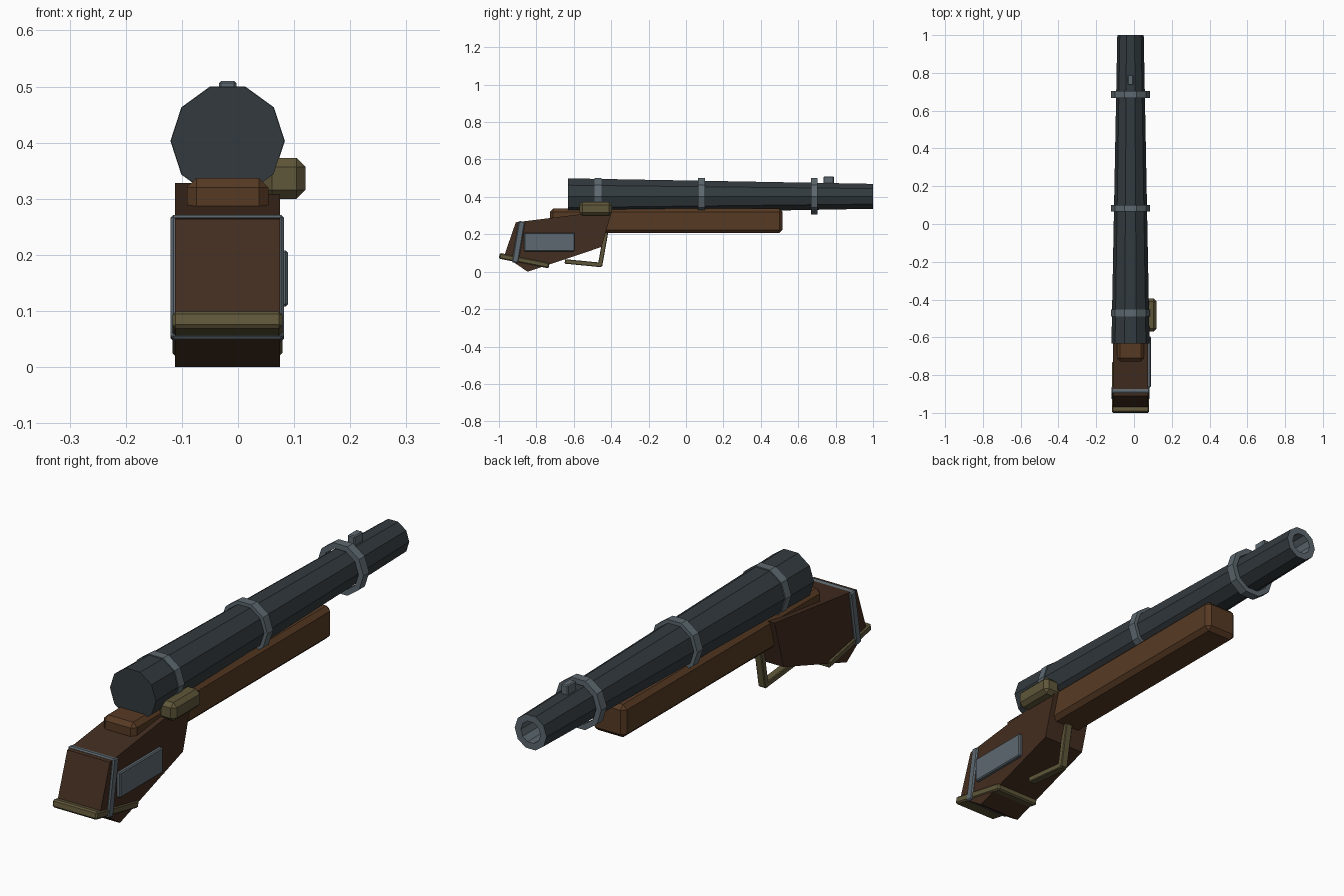
import bpy, bmesh
from math import cos, sin, pi, atan2, hypot

if "Cube" in bpy.data.objects:
    bpy.data.objects.remove(bpy.data.objects["Cube"])

CX, CZ = -0.0185, 0.403   # barrel axis


def material(name, rgb):
    m = bpy.data.materials.new(name)
    m.diffuse_color = (*rgb, 1)
    m.use_nodes = True
    m.node_tree.nodes["Principled BSDF"].inputs["Base Color"].default_value = m.diffuse_color
    return m


GUNMETAL = material("gunmetal", (0.032, 0.042, 0.048))
STEEL = material("steel", (0.11, 0.14, 0.16))
WOOD = material("wood", (0.095, 0.042, 0.017))
DARK_WOOD = material("dark_wood", (0.055, 0.026, 0.014))
BRASS = material("brass", (0.115, 0.095, 0.042))


def finish(name, bm, *mats, bevel=0):
    bmesh.ops.recalc_face_normals(bm, faces=bm.faces)
    me = bpy.data.meshes.new(name)
    bm.to_mesh(me)
    bm.free()
    ob = bpy.data.objects.new(name, me)
    bpy.context.collection.objects.link(ob)
    for m in mats:
        me.materials.append(m)
    if bevel:
        mod = ob.modifiers.new("bevel", 'BEVEL')
        mod.width = bevel
        mod.segments = 1
    return ob


def box(name, x, y, z, mat, bevel=0):
    bm = bmesh.new()
    bmesh.ops.create_cube(bm, size=1)
    for v in bm.verts:
        for i, (a, b) in enumerate((x, y, z)):
            v.co[i] = a if v.co[i] < 0 else b
    return finish(name, bm, mat, bevel=bevel)


def bar(name, p, q, thick, x, mat, bevel=0):
    """Box running from p to q in the y-z plane."""
    h = hypot(q[0] - p[0], q[1] - p[1]) / 2
    ob = box(name, x, (-h, h), (-thick / 2, thick / 2), mat, bevel)
    ob.location = (0, (p[0] + q[0]) / 2, (p[1] + q[1]) / 2)
    ob.rotation_euler.x = atan2(q[1] - p[1], q[0] - p[0])
    return ob


def lathe(name, profile, mats, closed=False, light_from=None, sides=10):
    """Spin (y, radius) pairs around the barrel axis."""
    bm = bmesh.new()
    rings = [[bm.verts.new((CX + r * cos(2 * pi * i / sides), y, CZ + r * sin(2 * pi * i / sides)))
              for i in range(sides)] for y, r in profile]
    pairs = list(zip(rings, rings[1:]))
    if closed:
        pairs.append((rings[-1], rings[0]))
    for k, (a, b) in enumerate(pairs):
        for i in range(sides):
            j = (i + 1) % sides
            f = bm.faces.new((a[i], a[j], b[j], b[i]))
            f.material_index = int(light_from is not None and k >= light_from)
    if not closed:
        bm.faces.new(rings[0])
        bm.faces.new(rings[-1])
    return finish(name, bm, *mats)


# Tapered barrel with a bored muzzle
lathe("barrel", [(-0.632, 0.101), (1.0, 0.07), (1.0, 0.043), (0.8, 0.043)],
      (GUNMETAL, STEEL), light_from=1)

# Barrel bands
for n, y in enumerate((-0.471, 0.083, 0.685)):
    lathe(f"barrel_band_{n + 1}",
          [(y - 0.018, 0.08), (y - 0.018, 0.102), (y + 0.018, 0.102), (y + 0.018, 0.08)],
          (STEEL,), closed=True)

# Front sight
box("front_sight", (-0.034, -0.003), (0.735, 0.79), (0.45, 0.51), STEEL, 0.004)

# Long wooden fore stock
box("fore_stock", (-0.091, 0.054), (-0.727, 0.517), (0.207, 0.337), WOOD, 0.017)

# Butt: side profile extruded across x
bm = bmesh.new()
outline = [(-0.91, 0.264), (-0.395, 0.328), (-0.452, 0.132), (-0.847, 0.0), (-0.972, 0.085)]
face = bm.faces.new([bm.verts.new((-0.112, y, z)) for y, z in outline])
ext = bmesh.ops.extrude_face_region(bm, geom=[face])["geom"]
bmesh.ops.translate(bm, vec=(0.187, 0, 0),
                    verts=[v for v in ext if isinstance(v, bmesh.types.BMVert)])
finish("butt", bm, DARK_WOOD)

# Butt fittings
bar("butt_strap", (-0.914, 0.048), (-0.877, 0.269), 0.035, (-0.12, 0.082), STEEL, 0.005)
bar("butt_brass_plate", (-0.998, 0.085), (-0.732, 0.033), 0.031, (-0.117, 0.079), BRASS, 0.006)
box("side_plate", (0.06, 0.089), (-0.865, -0.595), (0.108, 0.208), STEEL, 0.004)

# Lock on the right side
box("lock", (0.045, 0.12), (-0.57, -0.395), (0.3, 0.373), BRASS, 0.016)

# Trigger guard
bar("trigger_guard_front", (-0.46, 0.03), (-0.427, 0.215), 0.024, (-0.034, -0.003), BRASS, 0.003)
bar("trigger_guard_base", (-0.648, 0.055), (-0.452, 0.036), 0.024, (-0.034, -0.003), BRASS, 0.003)
